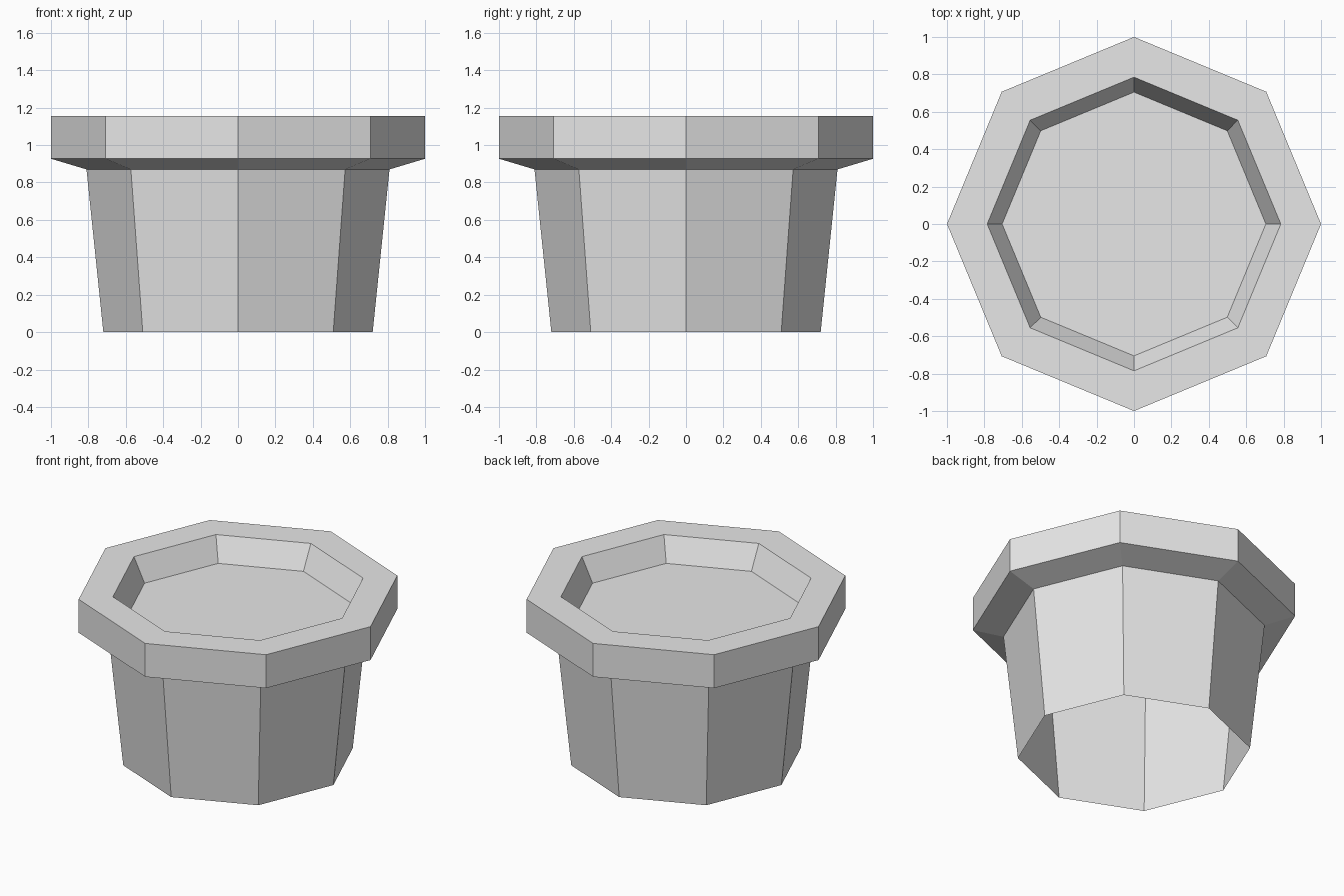
import bpy
import bmesh
from math import cos, sin, tau

SIDES = 8

cube = bpy.data.objects.get("Cube")
if cube:
    bpy.data.objects.remove(cube, do_unlink=True)

# Single plain grey for the whole pot
grey = bpy.data.materials.new("light grey")
grey.use_nodes = True
colour = (0.8, 0.8, 0.8, 1)
grey.diffuse_color = colour
grey.node_tree.nodes["Principled BSDF"].inputs["Base Color"].default_value = colour


def lathe(name, profile, cap_top=False):
    """Sweep (radius, height) points around z as flat-sided rings."""
    bm = bmesh.new()
    rings = [[bm.verts.new((r * cos(tau * i / SIDES), r * sin(tau * i / SIDES), z))
              for i in range(SIDES)] for r, z in profile]
    for low, high in zip(rings, rings[1:]):
        for i in range(SIDES):
            j = (i + 1) % SIDES
            bm.faces.new((low[i], low[j], high[j], high[i]))
    if cap_top:
        bm.faces.new(rings[-1])
    mesh = bpy.data.meshes.new(name)
    bm.to_mesh(mesh)
    bm.free()
    mesh.materials.append(grey)
    obj = bpy.data.objects.new(name, mesh)
    bpy.context.collection.objects.link(obj)
    return obj


# Tapered wall, open underneath
lathe("pot_wall", [(0.72, 0), (0.81, 0.87)])

# Overhanging rim with sloped underside, and the recessed floor inside it
lathe("rim_and_inner_floor",
      [(0.81, 0.87), (1, 0.927), (1, 1.155), (0.785, 1.155), (0.705, 0.995)],
      cap_top=True)
